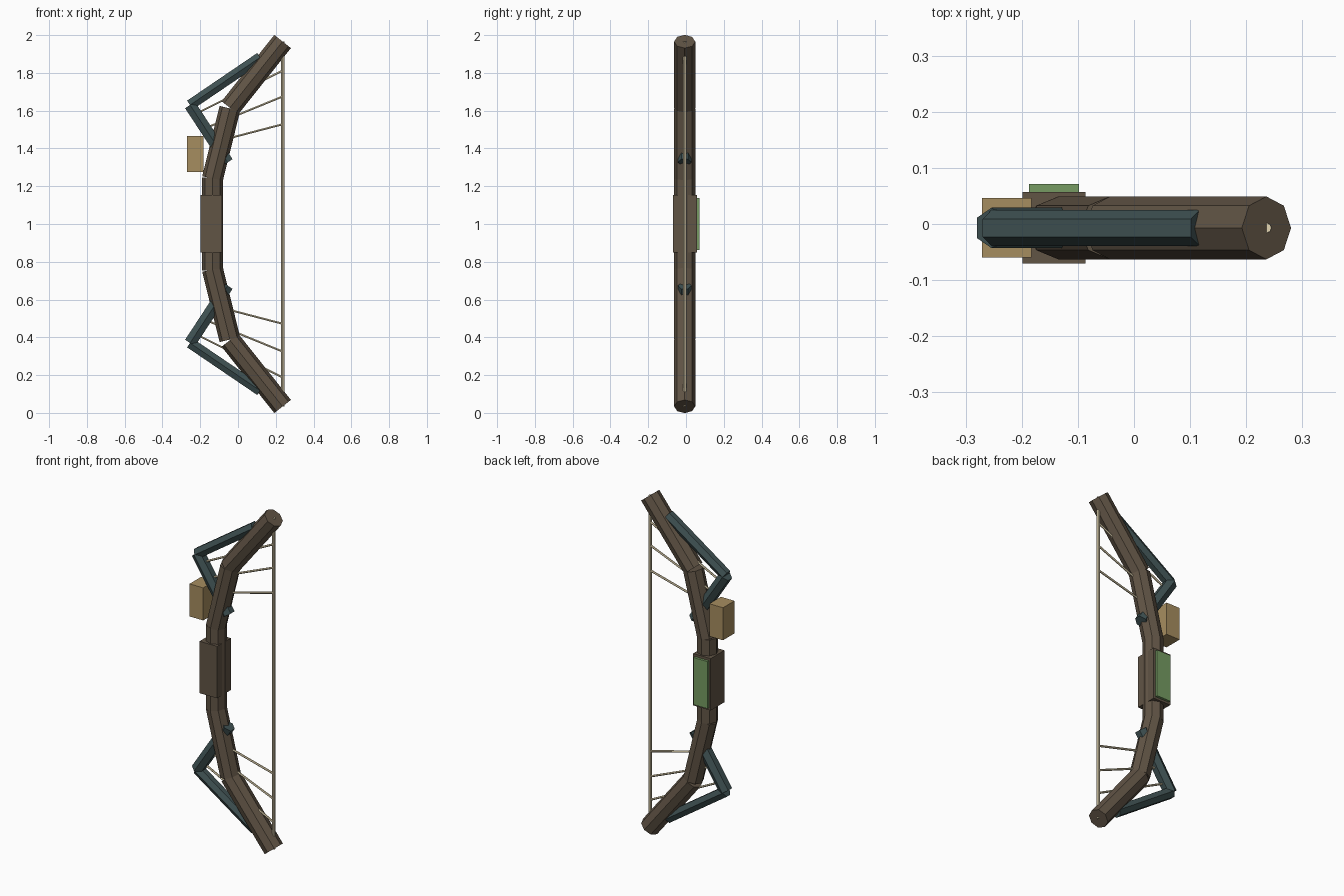
import bpy, math

cube = bpy.data.objects.get("Cube")
if cube:
    bpy.data.objects.remove(cube)

MID_Y = -0.007  # plane of the bow


def material(name, srgb):
    color = [(c / 255) ** 2.2 for c in srgb] + [1]
    mat = bpy.data.materials.new(name)
    mat.use_nodes = True
    mat.diffuse_color = color
    bsdf = mat.node_tree.nodes["Principled BSDF"]
    bsdf.inputs["Base Color"].default_value = color
    bsdf.inputs["Roughness"].default_value = 0.8
    return mat


wood = material("brown wood", (97, 85, 71))
teal = material("dark teal metal", (65, 82, 83))
tan = material("tan block", (165, 140, 96))
green = material("green panel", (117, 154, 98))
cord = material("pale cord", (228, 214, 178))


def rod(name, a, b, radius, sides, mat):
    """Prism between two (x, z) points in the plane of the bow."""
    dx, dz = b[0] - a[0], b[1] - a[1]
    bpy.ops.mesh.primitive_cylinder_add(
        vertices=sides, radius=radius, depth=math.hypot(dx, dz),
        location=((a[0] + b[0]) / 2, MID_Y, (a[1] + b[1]) / 2),
        rotation=(0, math.atan2(dx, dz), 0))
    obj = bpy.context.object
    obj.name = name
    obj.data.materials.append(mat)


def box(name, low, high, mat):
    bpy.ops.mesh.primitive_cube_add(
        size=1, location=[(l + h) / 2 for l, h in zip(low, high)])
    obj = bpy.context.object
    obj.name = name
    obj.scale = [h - l for l, h in zip(low, high)]
    bpy.ops.object.transform_apply(location=False, rotation=False, scale=True)
    obj.data.materials.append(mat)


def both_ends(name, a, b, radius, sides, mat):
    """Upper rod and its mirror image below the grip."""
    rod("upper_" + name, a, b, radius, sides, mat)
    rod("lower_" + name, (a[0], 2 - a[1]), (b[0], 2 - b[1]), radius, sides, mat)


# Riser and limbs
rod("riser", (-0.135, 0.755), (-0.135, 1.245), 0.056, 8, wood)
both_ends("inner_limb", (-0.135, 1.24), (-0.043, 1.612), 0.056, 8, wood)
both_ends("outer_limb", (-0.043, 1.615), (0.236, 1.966), 0.056, 8, wood)

# Bent braces in front of the limbs
elbow = (-0.254, 1.63)
both_ends("long_brace", elbow, (0.117, 1.882), 0.032, 6, teal)
both_ends("short_brace", elbow, (-0.055, 1.326), 0.036, 6, teal)

# Grip, panel and sight block
box("grip", (-0.199, -0.07, 0.85), (-0.086, 0.057, 1.153), wood)
box("side_panel", (-0.187, 0.05, 0.863), (-0.098, 0.071, 1.138), green)
box("sight_block", (-0.271, -0.06, 1.275), (-0.183, 0.046, 1.465), tan)

# Bowstring and cross cords
rod("bowstring", (0.236, 0.034), (0.236, 1.966), 0.009, 8, cord)
cords = [((-0.22, 1.585), 1.812), ((-0.167, 1.51), 1.675), ((-0.113, 1.437), 1.528)]
for i, (start, z) in enumerate(cords):
    both_ends(f"cross_cord_{i + 1}", start, (0.236, z), 0.006, 6, cord)
